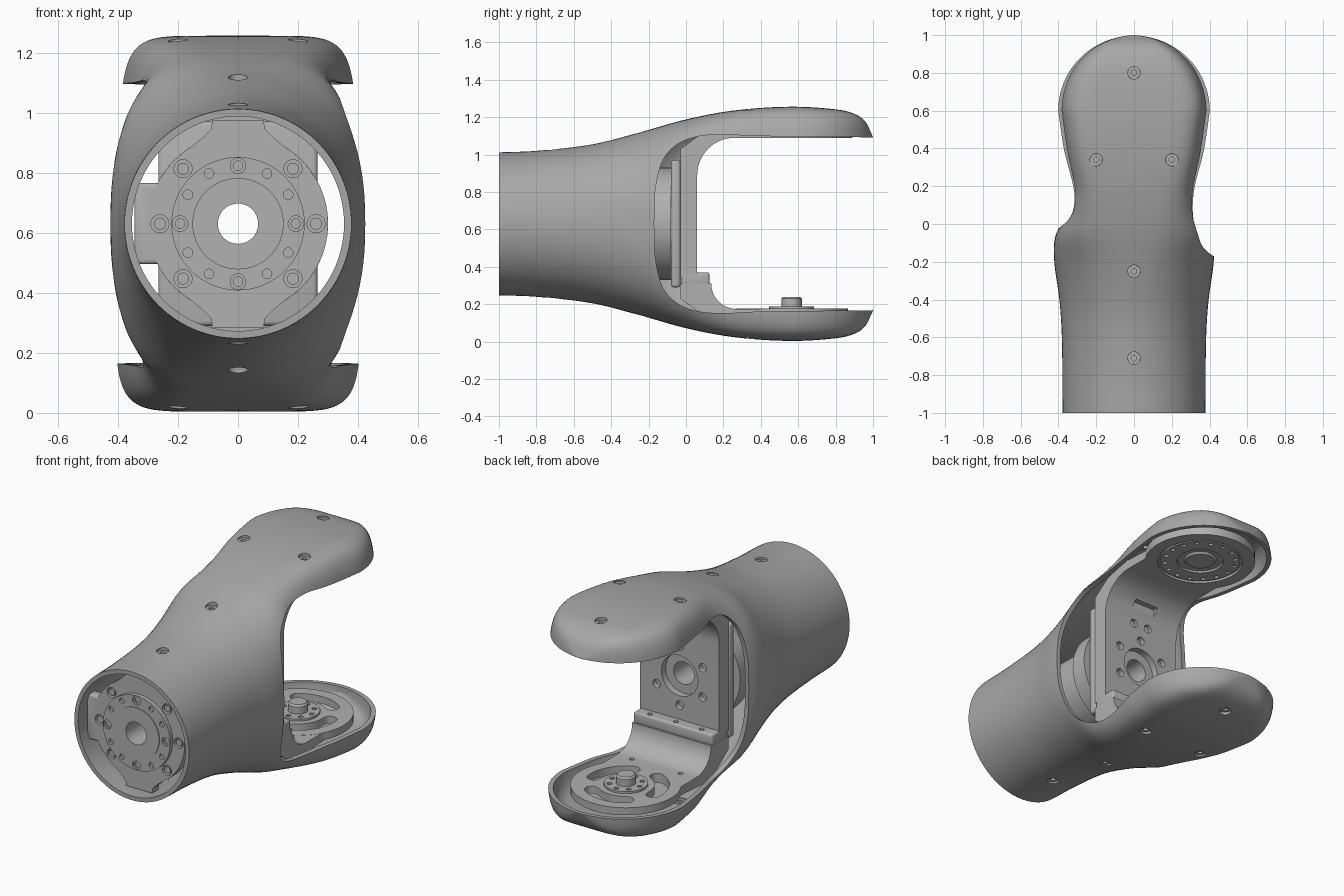
import bpy, bmesh
from math import pi, sin, cos, radians
from mathutils import Matrix, Vector

if "Cube" in bpy.data.objects:
    bpy.data.objects.remove(bpy.data.objects["Cube"])

MID = 0.63


def material(name, v):
    m = bpy.data.materials.new(name)
    m.use_nodes = True
    m.diffuse_color = (v, v, v, 1)
    m.node_tree.nodes["Principled BSDF"].inputs["Base Color"].default_value = (v, v, v, 1)
    return m


SHELL = material("shell grey", 0.39)
METAL = material("bracket grey", 0.44)


def finish(name, bm, mat=None):
    bmesh.ops.recalc_face_normals(bm, faces=bm.faces)
    me = bpy.data.meshes.new(name)
    bm.to_mesh(me)
    bm.free()
    ob = bpy.data.objects.new(name, me)
    bpy.context.collection.objects.link(ob)
    if mat:
        me.materials.append(mat)
    else:
        ob.hide_render = True
    return ob


def activate(ob):
    bpy.ops.object.select_all(action='DESELECT')
    ob.select_set(True)
    bpy.context.view_layer.objects.active = ob


def combine(ob, op, *others):
    for c in others:
        activate(ob)
        mod = ob.modifiers.new("bool", 'BOOLEAN')
        mod.operation, mod.solver, mod.object = op, 'EXACT', c
        bpy.ops.object.modifier_apply(modifier=mod.name)
        bpy.data.objects.remove(c)


def cut(ob, *cutters):
    combine(ob, 'DIFFERENCE', *cutters)


def cyl(name, r, locs, depth, axis='Y', mat=None, r2=None, seg=48):
    bm = bmesh.new()
    rot = Matrix.Rotation(pi / 2, 4, 'X') if axis == 'Y' else Matrix.Identity(4)
    for p in locs:
        bmesh.ops.create_cone(bm, cap_ends=True, segments=seg, radius1=r, radius2=r2 or r,
                              depth=depth, matrix=Matrix.Translation(p) @ rot)
    return finish(name, bm, mat)


def box(name, size, loc, mat=None, bevel=0):
    bm = bmesh.new()
    bmesh.ops.create_cube(bm, matrix=Matrix.Translation(loc) @ Matrix.Diagonal((*size, 1)))
    if bevel:
        bmesh.ops.bevel(bm, geom=bm.edges[:], offset=bevel, segments=3, profile=0.5, affect='EDGES')
    return finish(name, bm, mat)


def prism(name, pts, direction, mat=None):
    bm = bmesh.new()
    face = bm.faces.new([bm.verts.new(p) for p in pts])
    geo = bmesh.ops.extrude_face_region(bm, geom=[face])["geom"]
    bmesh.ops.translate(bm, verts=[g for g in geo if isinstance(g, bmesh.types.BMVert)], vec=direction)
    return finish(name, bm, mat)


def circle(r, n, centre, axis='Y', start=0):
    out = []
    for i in range(n):
        t = radians(start) + 2 * pi * i / n
        d = (r * cos(t), 0, r * sin(t)) if axis == 'Y' else (r * cos(t), r * sin(t), 0)
        out.append(Vector(centre) + Vector(d))
    return out


def interp(tab, x):
    """Smooth curve through (position, value) pairs."""
    if x <= tab[0][0]:
        return tab[0][1]
    if x >= tab[-1][0]:
        return tab[-1][1]
    i = max(k for k in range(len(tab) - 1) if tab[k][0] <= x)

    def slope(k):
        p, q = tab[max(k - 1, 0)], tab[min(k + 1, len(tab) - 1)]
        return (q[1] - p[1]) / (q[0] - p[0])
    h = tab[i + 1][0] - tab[i][0]
    t = (x - tab[i][0]) / h
    return ((2*t**3 - 3*t*t + 1) * tab[i][1] + (t**3 - 2*t*t + t) * h * slope(i)
            + (3*t*t - 2*t**3) * tab[i + 1][1] + (t**3 - t*t) * h * slope(i + 1))


# Half width, half height and squareness of the shell along its length
WIDTH = [(-1, .378), (-.6, .382), (-.4, .395), (-.2, .422), (-.07, .418), (.05, .365),
         (.2, .342), (.4, .374), (.6, .4)]
HEIGHT = [(-1, .382), (-.8, .39), (-.5, .425), (-.25, .488), (0, .558), (.25, .605),
          (.55, .626), (.8, .612), (.9, .588), (.96, .545), (1, .464)]
POWER = [(-1, 2), (-.4, 2.1), (-.15, 2.5), (.1, 4.2), (.3, 6), (.6, 7)]


def loft(name, inset, start, mat=None):
    R = .4 - inset
    rows = [(y, interp(WIDTH, y) - inset) for y in [start + (.6 - start) * i / 44 for i in range(44)]]
    rows += [(.6 + R * sin(t), R * cos(t)) for t in [radians(88) * i / 20 for i in range(21)]]
    bm, rings = bmesh.new(), []
    for y, a in rows:
        b, e = interp(HEIGHT, y) - inset, 2 / interp(POWER, y)
        lean = .025 * min(max(y / .4, 0), 1)
        ring = []
        for k in range(96):
            c, s = cos(2 * pi * k / 96), sin(2 * pi * k / 96)
            x = a * abs(c) ** e * (1 if c > 0 else -1)
            z = b * abs(s) ** e * (1 if s > 0 else -1)
            ring.append(bm.verts.new((x * (1 - lean * z / .5), y, MID + z)))
        rings.append(ring)
    for p, q in zip(rings, rings[1:]):
        for k in range(96):
            bm.faces.new((p[k], p[k - 1], q[k - 1], q[k]))
    bm.faces.new(rings[0])
    bm.faces.new(rings[-1])
    return finish(name, bm, mat)


# Hollow outer shell with a fork opening, deeper on the left side
shell = loft("outer_shell", 0, -1, SHELL)
cut(shell, loft("cavity", .025, -1.1))
MOUTH = [(1.1, .461), (.4, .469), (.2, .478), (.05, .464), (-.06, .415), (-.13, .325), (-.165, .17), (-.17, 0)]
for side, pull in ((1, 1), (-1, .6)):
    half = []
    for k in range(43):
        y, z = (interp([(i, p[j]) for i, p in enumerate(MOUTH)], k / 6) for j in (0, 1))
        half.append((.2 + (y - .2) * pull if y < .2 else y, z))
    outline = half + [(y, -z) for y, z in reversed(half[:-1])]
    cut(shell, prism("mouth", [(0, y, MID + z) for y, z in outline], (side, 0, 0)))

# Screw holes through both faces of the shell, with recessed screws
SCREWS = [(0, .8), (.2, .34), (-.2, .34), (0, -.25), (0, -.71)]
cut(shell, cyl("screw_holes", .033, [(x, y, MID) for x, y in SCREWS], 2, 'Z', seg=24))
seats = []
for x, y in SCREWS:
    n = interp(POWER, y)
    h = interp(HEIGHT, y) * (1 - abs(x / interp(WIDTH, y)) ** n) ** (1 / n) - .02
    seats += [(x, y, MID + h), (x, y, MID - h)]
screws = cyl("shell_screws", .0325, seats, .012, 'Z', METAL, seg=24)
cut(screws, cyl("screw_bores", .015, seats, .1, 'Z', seg=16))


def bore(r=.067):
    return cyl("bore", r, [(0, 0, MID)], 3)


# Front mounting flange with a side tab and flared top and bottom tabs
flange = cyl("front_flange", .3, [(0, -.9, MID)], .06, mat=METAL)
TAB = [(.085, .345), (.09, .315), (.12, .285), (.2, .22)]
tab = TAB + [(x, -z) for x, z in reversed(TAB)]
tab += [(-x, z) for x, z in reversed(tab)]
combine(flange, 'UNION', box("side_tab", (.22, .06, .27), (-.235, -.9, MID), bevel=.012),
        prism("upright_tabs", [(x, -.93, MID + z) for x, z in tab], (0, .06, 0)))
outer_bolts = [(x, -.93, MID + z) for x, z in
               ((.26, 0), (-.26, 0), (.183, .183), (-.183, .183), (.183, -.183), (-.183, -.183))]
cut(flange, bore(), cyl("bolt_holes", .03, outer_bolts, .05, seg=24))
bolts = cyl("flange_bolts", .02, [Vector(p) + Vector((0, .015, 0)) for p in outer_bolts], .022, mat=METAL, seg=20)

# Output ring with its bolt circle
ring = cyl("output_ring", .222, [(0, -.94, MID)], .03, mat=METAL, seg=64)
cut(ring, bore(), cyl("small_holes", .016, circle(.193, 12, (0, -.955, MID)), .03, seg=20),
    cyl("large_holes", .026, circle(.193, 4, (0, -.955, MID)), .02, seg=20))
face = cyl("output_face", .152, [(0, -.957, MID)], .006, mat=METAL, seg=64)
cut(face, bore())

# Motor body and its rear mounting plate
motor = cyl("motor_body", .25, [(0, -.48, MID)], .8, mat=METAL, seg=64)
cut(motor, bore())
collar = cyl("motor_collar", .3, [(0, -.13, MID)], .1, mat=METAL, seg=64)
cut(collar, bore(), cyl("collar_pockets", .045, circle(.22, 6, (0, -.18, MID)), .08, seg=24))
plate = box("rear_plate", (.53, .05, .68), (0, -.055, MID), METAL, .015)
cut(plate, bore())


def arc(cy, cz, r, a0, a1, n=14):
    return [(cy + r * cos(radians(a0 + (a1 - a0) * i / n)),
             cz + r * sin(radians(a0 + (a1 - a0) * i / n))) for i in range(n + 1)]


def strip(name, pts, half):
    return prism(name, [(-half, y, z) for y, z in pts], (2 * half, 0, 0), METAL)


# Upright wall curving into the upper arm, with a round recess and bolt circle
upper = strip("upper_bracket", [(.06, .34)] + arc(.26, .89, .2, 180, 90)
              + [(.6, 1.09), (.6, 1.13), (.2, 1.15), (.08, 1.11), (-.03, 1.03), (-.03, .34)], .26)
cut(upper, cyl("recess", .12, [(0, .06, MID)], .08), bore(),
    cyl("wall_holes", .025, circle(.175, 6, (0, .06, MID), start=30), .06, seg=20),
    box("pocket", (.16, .08, .07), (0, .12, .99)),
    cyl("pocket_holes", .025, [(.05, .07, .9), (-.05, .07, .9)], .06, seg=20))

# Lower arm with its joint block
lower = strip("lower_bracket", arc(.27, .31, .135, 180, 270)
              + [(.6, .175), (.6, .135), (.2, .11), (.08, .15), (-.03, .23), (-.03, .31)], .26)
block = box("joint_block", (.52, .15, .07), (0, .05, .335), METAL, .012)
cut(block, cyl("block_holes", .014, [(x, .095, .37) for x in (-.17, 0, .17)], .03, 'Z', seg=16))

# Upper bearing seat
seat = cyl("upper_seat", .31, [(0, .58, 1.115)], .05, 'Z', METAL, seg=72)
combine(seat, 'UNION', upper)
cut(seat, cyl("seat_recess", .24, [(0, .58, 1.09)], .03, 'Z', seg=64))
bearing = cyl("upper_bearing", .225, [(0, .58, 1.105)], .024, 'Z', METAL, seg=64)
cut(bearing, cyl("bearing_bore", .13, [(0, .58, 1.08)], .06, 'Z'),
    cyl("bearing_holes", .012, circle(.2, 16, (0, .58, 1.09), 'Z'), .03, 'Z', seg=16))
hub = cyl("upper_hub", .08, [(0, .58, 1.108)], .03, 'Z', METAL, r2=.11)

# Lower pad with three curved slots
pad = cyl("lower_pad", .3, [(0, .565, .154)], .044, 'Z', METAL, seg=72)
combine(pad, 'UNION', lower)
for turn in (90, 210, 330):
    outline = arc(0, .565, .235, turn - 36, turn + 36) + arc(.195 * cos(radians(turn + 36)),
              .565 + .195 * sin(radians(turn + 36)), .04, turn + 60, turn + 180, 6)
    outline += arc(0, .565, .155, turn + 34, turn - 34)
    outline += arc(.195 * cos(radians(turn - 36)), .565 + .195 * sin(radians(turn - 36)),
                   .04, turn - 180, turn - 60, 6)
    cut(pad, prism("slot", [(x, y, .1) for x, y in outline], (0, 0, .15)))
cut(pad, cyl("pad_holes", .014, [(.16, .28, .175), (-.16, .28, .175)], .03, 'Z', seg=16))
pivot = cyl("pivot_flange", .12, [(0, .565, .18)], .016, 'Z', METAL)
cut(pivot, cyl("pivot_holes", .014, circle(.09, 8, (0, .565, .19), 'Z'), .02, 'Z', seg=16))
post = cyl("pivot_post", .055, [(0, .565, .205)], .05, 'Z', METAL)
cap = cyl("pivot_post_cap", .055, [(0, .565, .235)], .01, 'Z', METAL, r2=.046)

# Smooth shading with crisp edges
for ob in list(bpy.context.collection.objects):
    if ob.type == 'MESH' and not ob.hide_render:
        activate(ob)
        bpy.ops.object.shade_smooth_by_angle(angle=radians(32))
